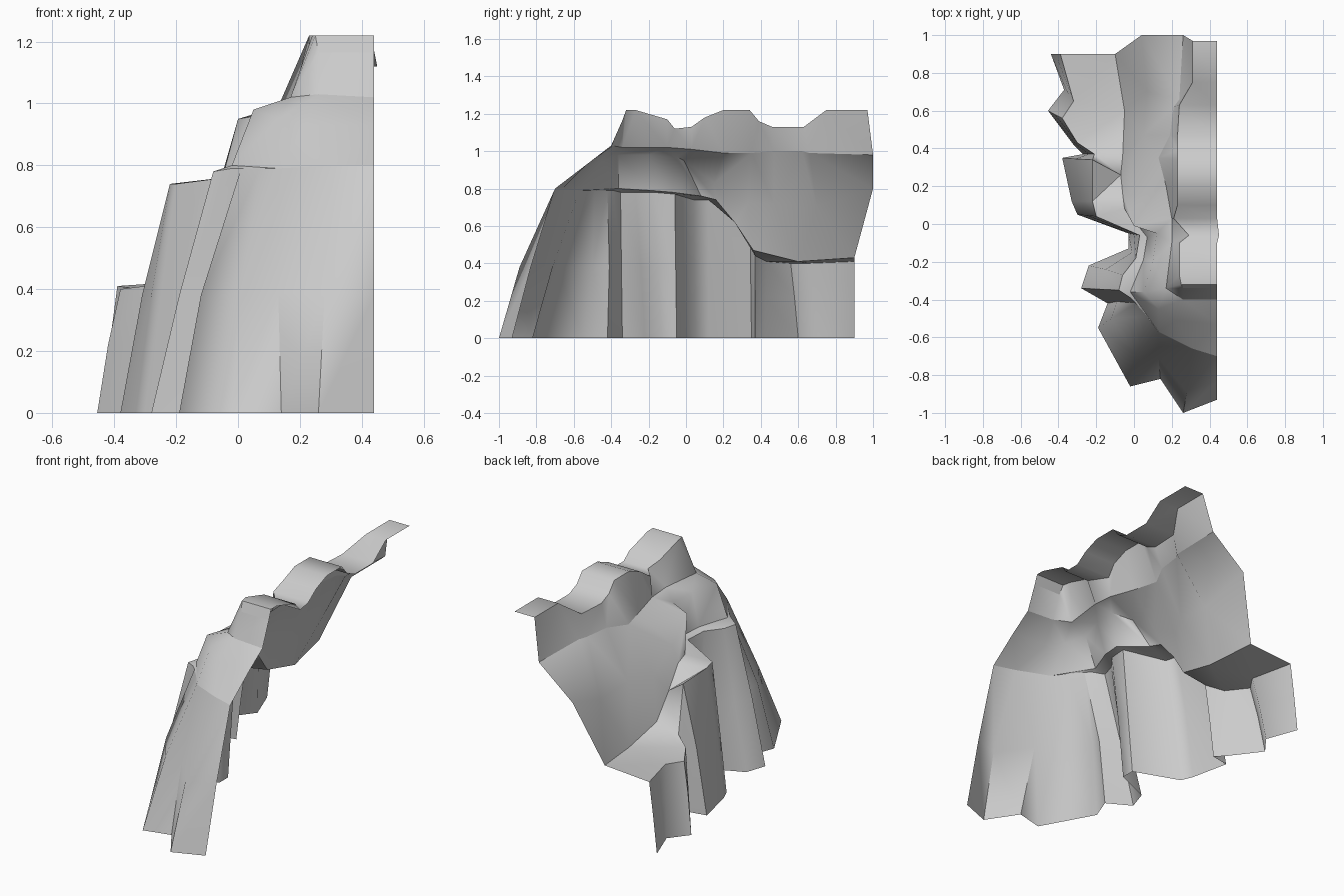
import bpy
from mathutils import Vector


def pts(rows):
    return [Vector(p) for p in rows]


def strip(name, *lines):
    """Bridge consecutive contour lines; equal counts pair up one to one."""
    verts, faces = list(lines[0]), []
    for a, b in zip(lines, lines[1:]):
        s, n = len(verts) - len(a), len(verts)
        verts += b
        i = j = 0
        while i < len(a) - 1 or j < len(b) - 1:
            if len(a) == len(b):
                step_a = i == j
            else:
                step_a = j == len(b) - 1 or (
                    i < len(a) - 1 and
                    (a[i + 1] - b[j]).length < (a[i] - b[j + 1]).length)
            if step_a:
                faces.append((s + i, n + j, s + i + 1))
                i += 1
            else:
                faces.append((s + i, n + j, n + j + 1))
                j += 1
    mesh = bpy.data.meshes.new(name)
    mesh.from_pydata(verts, [], faces)
    mesh.update()
    obj = bpy.data.objects.new(name, mesh)
    bpy.context.collection.objects.link(obj)
    bpy.context.view_layer.objects.active = obj
    obj.select_set(True)
    bpy.ops.object.shade_smooth_by_angle(angle=1.05)
    obj.select_set(False)


# ground line, following the buttresses from front to back
ground = pts([(x, y, 0) for x, y in (
    (.44, -.93), (.26, -1), (.14, -.82), (-.02, -.86), (-.19, -.55),
    (-.14, -.42), (-.28, -.34), (-.24, -.22), (-.03, -.13), (-.03, -.05),
    (-.30, .05), (-.33, .12), (-.38, .35), (-.27, .37), (-.32, .42),
    (-.455, .6), (-.37, .71), (-.44, .9))])

# bulge halfway up the lower cliff
bulge = pts([
    (.44, -.83, .38), (.28, -.89, .38), (.13, -.71, .39), (.01, -.69, .38),
    (-.12, -.5, .38), (-.09, -.41, .38), (-.19, -.345, .38),
    (-.15, -.24, .38), (-.01, -.15, .38), (0, -.055, .38), (-.25, .045, .38),
    (-.28, .12, .38), (-.31, .345, .38), (-.24, .37, .24), (-.31, .425, .22),
    (-.42, .58, .22), (-.345, .68, .22), (-.415, .9, .22)])

# outer rim of the ledge
rim = pts([
    (.44, -.7, .8), (.31, -.66, .8), (.13, -.57, .79), (.07, -.49, .79),
    (.01, -.42, .79), (-.02, -.39, .79), (-.08, -.35, .78), (-.06, -.27, .78),
    (.01, -.18, .78), (.03, -.06, .77), (-.20, .04, .74), (-.22, .12, .74),
    (-.22, .34, .73), (-.21, .37, .44), (-.30, .43, .41), (-.38, .56, .40),
    (-.32, .65, .40), (-.39, .9, .41)])

# back crease of the ledge
crease = pts([
    (.44, -.7, .8), (.31, -.66, .8), (.13, -.57, .79), (-.02, -.36, .8),
    (.05, -.19, .79), (.07, -.07, .78), (-.05, .08, .76), (-.06, .16, .74),
    (-.07, .26, .62), (-.06, .36, .47), (-.05, .6, .41), (-.10, .9, .43)])

# second shelf, falling into the gully at the back
shelf = pts([
    (.44, -.53, .93), (.22, -.51, .93), (.13, -.45, .95), (.05, -.36, .98),
    (.10, -.2, .98), (.12, -.05, .97), (.0, -.01, .95), (-.02, .15, .83),
    (-.02, .33, .72), (.05, .47, .72), (.07, .7, .7), (.04, 1, .8)])

# foot of the crest
foot = pts([
    (.44, -.40, 1.02), (.26, -.40, 1.03), (.17, -.34, 1.02), (.20, -.1, 1.02),
    (.20, .03, 1.01), (.17, .2, .99), (.13, .35, .99), (.19, .47, 1.0),
    (.21, .62, 1.0), (.24, .66, .99), (.26, 1, .98)])

# front edge of the crest
crest = pts([
    (.26, -.34, 1.165), (.25, -.32, 1.22), (.24, -.27, 1.22),
    (.24, -.1, 1.17), (.29, -.06, 1.12), (.21, .03, 1.13), (.23, .1, 1.18),
    (.23, .2, 1.22), (.23, .34, 1.22), (.23, .39, 1.16), (.23, .46, 1.13),
    (.24, .63, 1.13), (.31, .75, 1.22), (.31, .97, 1.22)])
back = [Vector((.45 if p.z < 1.125 else .44, p.y, p.z)) for p in crest]

strip("lower_cliff", ground, bulge, rim)
strip("ledge", rim[2:], crease[2:])
strip("upper_cliff", crease, shelf, foot)
strip("crest_wall", foot, [back[0]] + crest)
strip("crest_top", crest, back)
